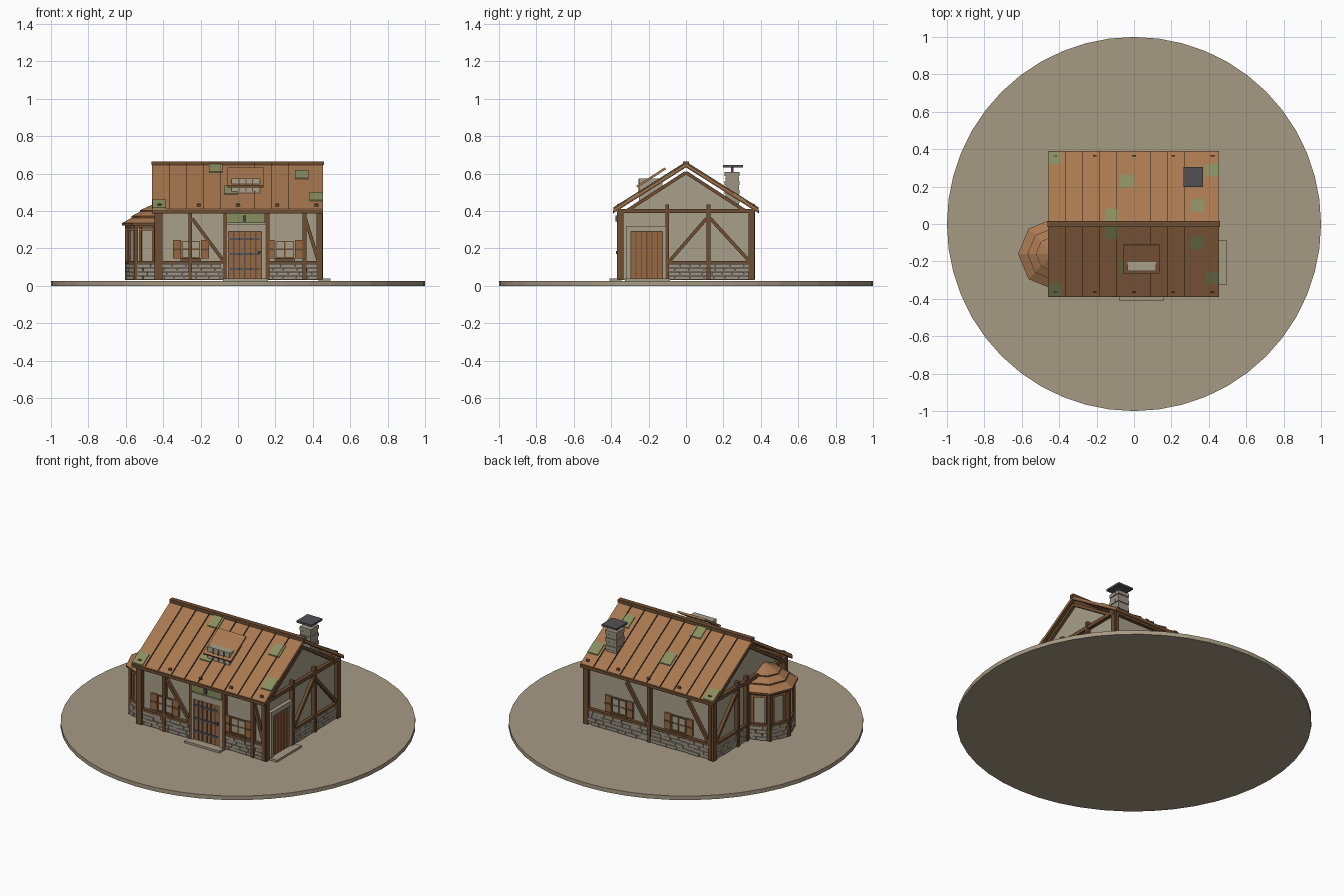
import bpy, bmesh, math, random
from mathutils import Vector

random.seed(4)
cube = bpy.data.objects.get("Cube")
if cube:
    bpy.data.objects.remove(cube)


def material(name, *srgb):
    m = bpy.data.materials.new(name)
    m.use_nodes = True
    col = [((c / 255 + 0.055) / 1.055) ** 2.4 for c in srgb] + [1]
    m.diffuse_color = col
    m.node_tree.nodes["Principled BSDF"].inputs["Base Color"].default_value = col
    return m


EARTH = material("earth", 166, 154, 132)
PLASTER = material("plaster", 170, 160, 138)
STONE = material("stone", 156, 148, 132)
TIMBER = material("dark timber", 110, 78, 50)
PLANK = material("door plank", 152, 104, 66)
ROOF = material("roof board", 168, 120, 80)
MOSS = material("moss", 136, 142, 96)
IRON = material("dark iron", 82, 82, 86)

Z = Vector((0, 0, 1))
parts = {}


class Frame:
    """A vertical wall plane: u runs along it, d points out of it."""
    def __init__(self, origin, along, out):
        self.o, self.u, self.n = Vector(origin), Vector(along), Vector(out)

    def at(self, u, z, d):
        return self.o + self.u * u + self.n * d + Z * z


def prism(name, mat, fr, pts, d0, d1):
    bm = parts.setdefault(name, (bmesh.new(), mat))[0]
    a, b = [[bm.verts.new(fr.at(u, z, d)) for u, z in pts] for d in (d0, d1)]
    bm.faces.new(a)
    bm.faces.new(b)
    for i in range(len(pts)):
        j = (i + 1) % len(pts)
        bm.faces.new((a[i], a[j], b[j], b[i]))


def box(name, mat, fr, u0, u1, z0, z1, d0, d1):
    prism(name, mat, fr, [(u0, z0), (u1, z0), (u1, z1), (u0, z1)], d0, d1)


def bar(name, mat, fr, p, q, w, d0, d1):
    p, q = Vector(p), Vector(q)
    s = (q - p).orthogonal().normalized() * w / 2
    prism(name, mat, fr, [p - s, q - s, q + s, p + s], d0, d1)


def bricks(name, fr, u0, u1):
    rows, h = 4, 0.0215
    for r in range(rows):
        u, z = u0, 0.034 + r * h
        while u < u1 - 0.01:
            w = min(random.uniform(0.05, 0.08) if r % 2 or u > u0 else 0.035, u1 - u)
            box(name, STONE, fr, u, u + w - 0.003, z, z + h - 0.003, 0, random.uniform(0.012, 0.02))
            u += w


def window(name, fr, u, z=0.195):
    box(name + "_frame", TIMBER, fr, u - 0.05, u + 0.05, z - 0.05, z + 0.045, 0, 0.008)
    for i in (-1, 1):
        for k in (-1, 1):
            box(name + "_pane", PLASTER, fr, u + i * 0.024 - 0.019, u + i * 0.024 + 0.019,
                z + k * 0.022 - 0.018, z + k * 0.022 + 0.018, 0, 0.011)
        box(name + "_shutter", PLANK, fr, u + i * 0.075 - 0.021, u + i * 0.075 + 0.021,
            z - 0.05, z + 0.05, 0.004, 0.016)
        box(name + "_shutter_rail", TIMBER, fr, u + i * 0.075 - 0.021, u + i * 0.075 + 0.021,
            z - 0.005, z + 0.005, 0.004, 0.019)
    box(name + "_sill", TIMBER, fr, u - 0.055, u + 0.055, z - 0.06, z - 0.05, 0, 0.02)


def door(name, fr, u0, u1, frame_top, frame_w):
    box(name + "_surround", PLASTER, fr, u0 - frame_w, u0, 0.034, frame_top, 0, 0.022)
    box(name + "_surround", PLASTER, fr, u1, u1 + frame_w, 0.034, frame_top, 0, 0.022)
    box(name + "_surround", PLASTER, fr, u0, u1, 0.29, frame_top, 0, 0.022)
    box(name + "_gaps", TIMBER, fr, u0, u1, 0.034, 0.29, 0, 0.008)
    w = (u1 - u0) / 6
    for i in range(6):
        box(name + "_planks", PLANK, fr, u0 + i * w + 0.003, u0 + (i + 1) * w - 0.003,
            0.036, 0.288, 0, 0.014)


front = Frame((0, -0.345, 0), (1, 0, 0), (0, -1, 0))
back = Frame((0, 0.345, 0), (1, 0, 0), (0, 1, 0))
right = Frame((0.43, 0, 0), (0, 1, 0), (1, 0, 0))
left = Frame((-0.425, 0, 0), (0, 1, 0), (-1, 0, 0))
middle = Frame((0, 0, 0), (0, 1, 0), (1, 0, 0))

# Round ground plate
ground = [(math.cos(a) , math.sin(a)) for a in (math.tau * i / 48 for i in range(48))]
flat = Frame((0, 0, 0), (1, 0, 0), (0, 0, 1))
flat_pts = lambda pts, z0, z1, name, mat: (
    prism(name, mat, type("Flat", (), {"at": lambda s, u, v, d: Vector((u, v, d))})(), pts, z0, z1))
flat_pts(ground, 0, 0.025, "ground", EARTH)

# Plastered house body with gables
prism("house_walls", PLASTER, middle,
      [(-0.345, 0.032), (0.345, 0.032), (0.345, 0.4), (0.3, 0.41), (0, 0.605),
       (-0.3, 0.41), (-0.345, 0.4)], -0.425, 0.43)

# Stone footing
bricks("front_footing", front, -0.43, -0.08)
bricks("front_footing", front, 0.155, 0.44)
bricks("right_footing", right, -0.09, 0.35)
bricks("back_footing", back, -0.43, 0.44)
bricks("left_footing", left, 0.0, 0.35)

# Timber frame of the four walls: posts, rails and braces
def timber(fr, u0, u1, posts, braces, rails, top=0.4):
    for u in posts:
        box("wall_posts", TIMBER, fr, u - 0.01, u + 0.01, 0.034, top, 0, 0.024)
    for a, b in braces:
        bar("wall_braces", TIMBER, fr, (a, 0.36), (b, 0.13), 0.018, 0, 0.018)
    for a, b in rails:
        box("sill_rails", TIMBER, fr, a, b, 0.118, 0.134, 0, 0.02)
    box("top_beams", TIMBER, fr, u0, u1, 0.388, 0.41, 0, 0.022)

timber(front, -0.445, 0.45, (-0.415, -0.255, -0.068, 0.158, 0.355, 0.435),
       ((-0.245, -0.075), (0.36, 0.43)), ((-0.43, -0.07), (0.16, 0.44)))
timber(back, -0.445, 0.45, (-0.42, 0, 0.43), ((0.16, 0.01), (-0.26, -0.41)), ((-0.43, 0.44),))
timber(right, -0.36, 0.36, (-0.1, 0.12), ((0.11, -0.09), (0.13, 0.34)), ((-0.1, 0.35),), 0.435)
timber(left, -0.36, 0.36, (0.03, 0.12), ((0.13, 0.34),), ((0, 0.35),), 0.435)
for x in (-0.43, 0.435):
    for y in (-0.35, 0.35):
        flat_pts([(x + i * 0.016, y + k * 0.016) for i, k in ((-1, -1), (1, -1), (1, 1), (-1, 1))],
                 0.032, 0.4, "corner_posts", TIMBER)
for fr in (left, right):
    for s in (-1, 1):
        bar("gable_trim", TIMBER, fr, (0, 0.606), (s * 0.31, 0.405), 0.018, 0, 0.018)

# Windows with shutters
for name, fr, u in (("front_window_left", front, 0.25), ("front_window_right", front, -0.252),
                    ("back_window_left", back, 0.21), ("back_window_right", back, -0.2)):
    window(name, fr, u)

# Doors, hardware, mossy lintel and steps
door("front_door", front, -0.05, 0.125, 0.33, 0.022)
for z in (0.09, 0.17, 0.25):
    box("door_straps", IRON, front, -0.05, 0.115, z - 0.006, z + 0.006, 0.01, 0.018)
for u in (-0.022, 0.037, 0.096):
    box("door_straps", IRON, front, u - 0.004, u + 0.004, 0.036, 0.288, 0.01, 0.016)
box("door_knob", IRON, front, 0.108, 0.12, 0.17, 0.185, 0.01, 0.03)
box("mossy_lintel", MOSS, front, -0.065, 0.145, 0.335, 0.388, 0, 0.023)
box("door_lantern", IRON, front, 0.027, 0.043, 0.345, 0.375, 0.02, 0.032)
door("side_door", right, -0.295, -0.125, 0.32, 0.022)
box("front_step", EARTH, front, -0.08, 0.16, 0.025, 0.038, 0, 0.065)
box("side_step", EARTH, right, -0.325, -0.085, 0.025, 0.038, 0, 0.065)

# Main roof
slope = 0.63
height = lambda y: 0.655 - slope * abs(y)
X0, X1, EAVE = -0.46, 0.455, 0.388
for s in (-1, 1):
    def strip(name, mat, y0, y1, lo, hi, x0, x1):
        prism(name, mat, middle, [(s * y0, height(y0) + lo), (s * y1, height(y1) + lo),
                                  (s * y1, height(y1) + hi), (s * y0, height(y0) + hi)], x0, x1)
    strip("roof_boards", ROOF, 0, EAVE, -0.012, 0, X0, X1)
    strip("verge_boards", TIMBER, 0, EAVE, -0.022, -0.012, X0, X0 + 0.02)
    strip("verge_boards", TIMBER, 0, EAVE, -0.022, -0.012, X1 - 0.02, X1)
    strip("eave_boards", TIMBER, EAVE - 0.015, EAVE + 0.002, -0.022, -0.004, X0, X1)
    for i in range(1, 10):
        x = X0 + (X1 - X0) * i / 10
        strip("roof_seams", TIMBER, 0.01, EAVE, 0, 0.009, x - 0.001, x + 0.001)
    for x in (-0.42, -0.21, 0, 0.21, 0.42):
        strip("roof_pegs", TIMBER, 0.362, 0.368, 0, 0.012, x - 0.01, x + 0.01)
    for x, y in ((-0.422, 0.352), (-0.04, 0.23), (-0.118, 0.045), (0.34, 0.1), (0.418, 0.287)):
        strip("roof_moss", MOSS, y - 0.034, y + 0.034, 0, 0.006, x - 0.036, x + 0.036)
box("ridge_beam", TIMBER, middle, -0.015, 0.015, 0.645, 0.665, X0 - 0.002, X1 + 0.005)

# Dormer with its slanted lid
box("dormer_body", PLASTER, middle, -0.25, -0.125, 0.45, 0.575, -0.035, 0.118)
bar("dormer_lid", ROOF, middle, (-0.11, 0.628), (-0.262, 0.53), 0.012, -0.055, 0.135)
dormer = Frame((0, -0.25, 0), (1, 0, 0), (0, -1, 0))
for u in (0.005, 0.042, 0.078):
    box("dormer_bars", TIMBER, dormer, u - 0.003, u + 0.003, 0.505, 0.57, 0, 0.005)

# Chimney of stacked stones with a dark cap
for i in range(8):
    z, j = 0.42 + i * 0.0238, 0.003 * (i % 2)
    for k in (0, 1):
        split = 0.24 + 0.02 * (i % 2)
        y0, y1 = ((0.21 - j, split - 0.002), (split, 0.284 + j))[k]
        box("chimney_stones", STONE, middle, y0, y1, z, z + 0.0215, 0.28 - j, 0.352 + j)
box("chimney_core", STONE, middle, 0.214, 0.28, 0.42, 0.606, 0.284, 0.348)
box("chimney_flue", IRON, middle, 0.24, 0.254, 0.6, 0.635, 0.31, 0.322)
box("chimney_cap", IRON, middle, 0.197, 0.305, 0.633, 0.645, 0.264, 0.368)

# Eight-sided bay on the right end
CX, CY = -0.43, -0.16
def ring(r):
    return [Vector((CX + r * math.cos(a), CY + r * math.sin(a)))
            for a in (math.tau * i / 8 for i in range(8))]

body = ring(0.155)
flat_pts(body, 0.032, 0.335, "bay_walls", PLASTER)
for i in range(2, 7):
    c = ring(0.163)[i]
    flat_pts([c + Vector((x, y)) for x, y in ((-0.01, -0.01), (0.01, -0.01), (0.01, 0.01), (-0.01, 0.01))],
             0.032, 0.335, "bay_posts", TIMBER)
for i in range(2, 6):
    a, b = body[i], body[i + 1]
    along = (b - a).normalized()
    fr = Frame((*a, 0), (*along, 0), (along.y, -along.x, 0))
    n = (b - a).length
    bricks("bay_footing", fr, 0.008, n - 0.008)
    box("bay_rails", TIMBER, fr, 0, n, 0.118, 0.134, 0, 0.018)
    box("bay_rails", TIMBER, fr, 0, n, 0.312, 0.335, 0, 0.018)
    for u in (0.022, n - 0.022):
        box("bay_window_frames", PLANK, fr, u - 0.006, u + 0.006, 0.134, 0.312, 0, 0.01)
    box("bay_window_frames", PLANK, fr, 0.02, n - 0.02, 0.295, 0.307, 0, 0.01)

# Three stepped tiers of the bay roof
for r0, r1, z0, z1 in ((0.19, 0.125, 0.335, 0.372), (0.14, 0.08, 0.372, 0.404), (0.095, 0.015, 0.404, 0.44)):
    flat_pts(ring(r0), z0 - 0.012, z0, "bay_roof_edges", TIMBER)
    bm = parts.setdefault("bay_roof", (bmesh.new(), ROOF))[0]
    lo, hi = [[bm.verts.new((*p, z)) for p in ring(r)] for r, z in ((r0, z0), (r1, z1))]
    bm.faces.new(lo)
    bm.faces.new(hi)
    for i in range(8):
        bm.faces.new((lo[i], lo[(i + 1) % 8], hi[(i + 1) % 8], hi[i]))

# Turn every collected part into an object
for name, (bm, mat) in parts.items():
    bmesh.ops.recalc_face_normals(bm, faces=bm.faces)
    me = bpy.data.meshes.new(name)
    bm.to_mesh(me)
    bm.free()
    me.materials.append(mat)
    bpy.context.collection.objects.link(bpy.data.objects.new(name, me))
